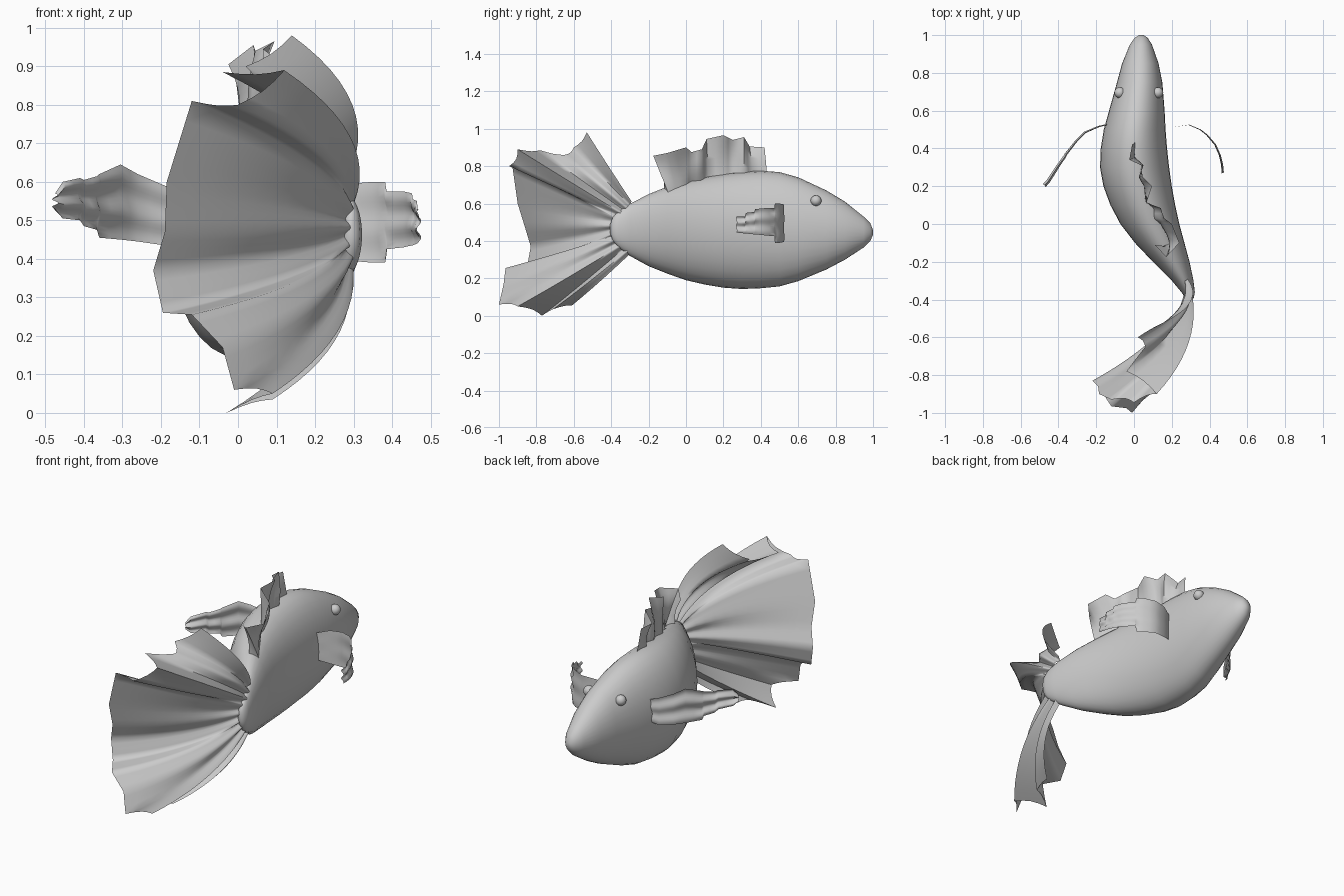
import bpy, bmesh, math
from mathutils import Vector

if "Cube" in bpy.data.objects:
    bpy.data.objects.remove(bpy.data.objects["Cube"])


def along(pts, t):
    """Point on a polyline at t in 0..1, equal steps per segment."""
    f = min(max(t, 0), 1) * (len(pts) - 1)
    i = min(int(f), len(pts) - 2)
    return Vector(pts[i]).lerp(Vector(pts[i + 1]), f - i)


def finish(name, bm, angle):
    bmesh.ops.recalc_face_normals(bm, faces=bm.faces)
    me = bpy.data.meshes.new(name)
    bm.to_mesh(me)
    bm.free()
    ob = bpy.data.objects.new(name, me)
    bpy.context.collection.objects.link(ob)
    bpy.ops.object.select_all(action='DESELECT')
    ob.select_set(True)
    bpy.context.view_layer.objects.active = ob
    bpy.ops.object.shade_smooth_by_angle(angle=math.radians(angle))
    return ob


def sheet(name, func, nu, nv, angle=60):
    """Thin surface from func(u, v)."""
    bm = bmesh.new()
    g = [[bm.verts.new(func(i / nu, j / nv)) for j in range(nv + 1)] for i in range(nu + 1)]
    for i in range(nu):
        for j in range(nv):
            bm.faces.new((g[i][j], g[i + 1][j], g[i + 1][j + 1], g[i][j + 1]))
    return finish(name, bm, angle)


# Body: rings (y, left x, right x, bottom z, top z)
stations = [
    (1.0, .028, .052, .432, .458), (.985, .003, .073, .40, .495), (.95, -.022, .095, .365, .53),
    (.85, -.063, .13, .30, .61), (.75, -.09, .15, .247, .67), (.6, -.132, .162, .185, .74),
    (.5, -.16, .167, .157, .768), (.4, -.176, .175, .147, .775), (.3, -.18, .186, .143, .77),
    (.2, -.162, .2, .15, .76), (.1, -.125, .218, .167, .743), (0, -.072, .24, .19, .72),
    (-.1, .005, .267, .225, .69), (-.2, .1, .294, .265, .65), (-.3, .2, .315, .32, .598),
    (-.36, .25, .322, .365, .56), (-.39, .272, .317, .40, .53), (-.405, .285, .302, .44, .49)]
bm = bmesh.new()
rings, N = [], 32
for y, l, r, b, t in stations:
    rings.append([bm.verts.new(((l + r) / 2 + (r - l) / 2 * math.cos(a), y,
                                (b + t) / 2 + (t - b) / 2 * math.sin(a)))
                  for a in (2 * math.pi * k / N for k in range(N))])
for a, b in zip(rings, rings[1:]):
    for k in range(N):
        bm.faces.new((a[k], a[(k + 1) % N], b[(k + 1) % N], b[k]))
bm.faces.new(rings[0])
bm.faces.new(rings[-1])
finish("body", bm, 60)

# Eyes, half sunk in the head
for side, x in (("left", -.075), ("right", .126)):
    bm = bmesh.new()
    bmesh.ops.create_uvsphere(bm, u_segments=16, v_segments=10, radius=.029)
    bmesh.ops.translate(bm, verts=bm.verts, vec=(x, .695, .615))
    finish(side + "_eye", bm, 60)

# Tail fin: rays fanning from the body end to a pleated edge
tail_edge = [
    (.14, -.53, .98), (.02, -.60, .90), (.06, -.65, .86), (-.04, -.78, .885),
    (.12, -.90, .89), (.0, -.945, .80), (-.12, -.93, .81), (-.185, -.90, .60),
    (-.19, -.86, .47), (-.22, -.83, .37), (-.195, -.85, .26), (-.12, -.965, .255),
    (-.04, -.975, .17), (-.01, -1.0, .06), (.09, -.90, .05), (-.03, -.77, 0),
    (.09, -.71, .035), (.10, -.61, .055)]


def tail(u, v):
    f = u * (len(tail_edge) - 1)
    s = math.sin(math.pi * u)
    zig = .01 * math.cos(math.pi * f)
    scallop = 0 if 6 < f < 13 else .025
    base = Vector((.274 + .027 * s + zig, -.29 - .075 * s, .61 - .27 * u))
    tip = base.lerp(along(tail_edge, u), 1 - scallop * abs(math.sin(math.pi * f)))
    bulge = Vector((.17 - .05 * u, -.01, .01 - .03 * u))
    ctrl = base.lerp(tip, .5) + bulge
    return base * (1 - v) ** 2 + ctrl * 2 * v * (1 - v) + tip * v * v


sheet("tail_fin", tail, 4 * (len(tail_edge) - 1), 12, 75)

# Dorsal fin: zigzag ribbon along the back
dorsal_top = [
    (-.01, .42, .90), (-.025, .34, .905), (.04, .31, .955), (.045, .25, .94),
    (.095, .20, .965), (.065, .11, .945), (.14, .085, .89), (.16, .03, .875),
    (.20, 0, .90), (.24, -.10, .87), (.17, -.175, .855), (.11, -.11, .83)]
dorsal_base = [
    (.01, .435, .74), (-.005, .36, .745), (.04, .31, .745), (.03, .25, .74),
    (.055, .20, .735), (.06, .12, .725), (.10, .08, .715), (.10, .03, .705),
    (.14, 0, .69), (.17, -.05, .665), (.20, -.09, .645), (.15, -.12, .655)]


def dorsal(u, v):
    p = along(dorsal_base, u).lerp(along(dorsal_top, u), v)
    p.x += .018 * math.sin(math.pi * v) * math.sin(14 * u)
    return p


sheet("dorsal_fin", dorsal, 2 * (len(dorsal_top) - 1), 8)

# Pectoral fins: curved strips with ragged edges (x, y, bottom z, top z)
left_path = [
    (-.13, .53, .45, .57), (-.19, .515, .435, .59), (-.26, .485, .445, .62),
    (-.305, .44, .45, .645), (-.36, .37, .455, .62), (-.365, .36, .475, .615),
    (-.40, .31, .485, .605), (-.41, .295, .50, .61), (-.455, .225, .505, .60), (-.475, .205, .53, .57)]
right_path = [
    (.15, .48, .42, .57), (.22, .515, .40, .59), (.29, .525, .395, .595), (.35, .50, .39, .60),
    (.382, .475, .39, .60), (.386, .472, .425, .575), (.43, .42, .43, .575),
    (.452, .37, .435, .57), (.454, .365, .435, .555), (.465, .32, .44, .55),
    (.466, .315, .44, .53), (.47, .27, .445, .53)]


def pectoral(path, dx, dy):
    """Strip rippled along its outward direction (dx, dy)."""
    def func(u, v):
        i = u * (len(path) - 1)
        k = min(int(i), len(path) - 2)
        x, y, b, t = (p + (q - p) * (i - k) for p, q in zip(path[k], path[k + 1]))
        ripple = math.sin(v * 4 * math.pi) * (.3 + .7 * u)
        return (x + dx * ripple, y + dy * ripple, b + (t - b) * v)
    return func


sheet("left_pectoral_fin", pectoral(left_path, -.008, .008), 2 * (len(left_path) - 1), 16)
sheet("right_pectoral_fin", pectoral(right_path, .006, .002), 2 * (len(right_path) - 1), 16)
